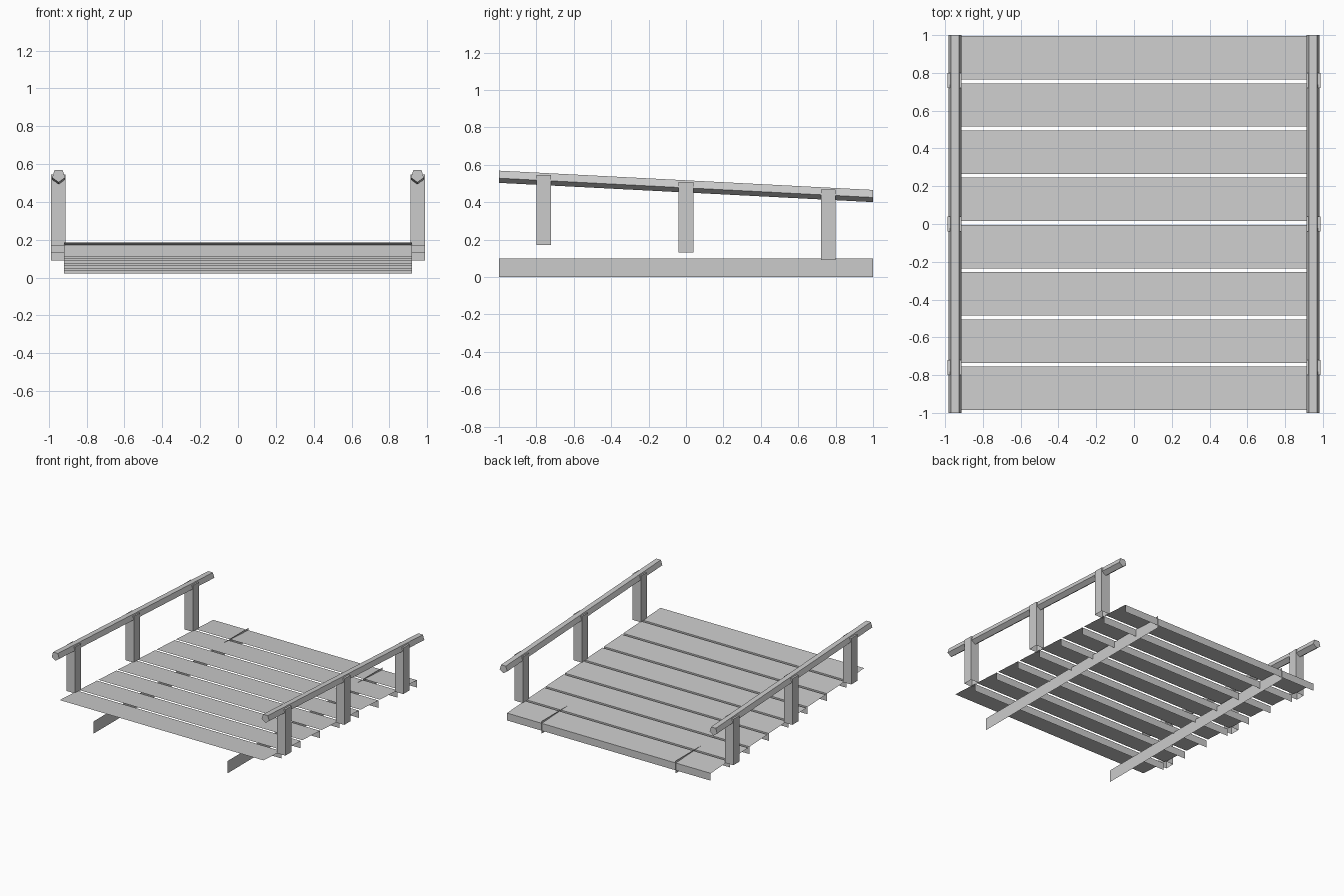
import bpy, bmesh, math
from mathutils import Matrix, Vector

SLOPE = -0.0515           # deck and rails fall towards the back

cube = bpy.data.objects.get("Cube")
if cube:
    bpy.data.objects.remove(cube, do_unlink=True)

grey = bpy.data.materials.new("weathered_grey")
grey.use_nodes = True
colour = (0.6, 0.6, 0.6, 1)
grey.diffuse_color = colour
grey.node_tree.nodes["Principled BSDF"].inputs["Base Color"].default_value = colour


def finish(name, bm):
    mesh = bpy.data.meshes.new(name)
    bm.to_mesh(mesh)
    bm.free()
    mesh.materials.append(grey)
    obj = bpy.data.objects.new(name, mesh)
    bpy.context.collection.objects.link(obj)
    return obj


def strip(name, start, end, *points):
    """Sweep an open profile of points along the start-to-end offset."""
    bm = bmesh.new()
    rows = [[bm.verts.new(Vector(p) + Vector(off)) for p in points] for off in (start, end)]
    for i in range(len(points) - 1):
        bm.faces.new((rows[0][i], rows[1][i], rows[1][i + 1], rows[0][i + 1]))
    return finish(name, bm)


# Deck boards: sloping top with a lip hanging from the back edge
for i in range(8):
    y0 = -0.985 + 0.25 * i
    y1 = y0 + 0.23
    z0, z1 = (0.134 + SLOPE * y for y in (y0, y1))
    strip(f"deck_board_{i + 1}", (-0.92, 0, 0), (0.92, 0, 0),
          (0, y0, z0), (0, y1, z1), (0, y1, z1 - 0.06))


def post(name, x, y):
    """Upright box, open underneath."""
    bm = bmesh.new()
    place = Matrix.Translation((x, y, 0.319 + SLOPE * y)) @ Matrix.Diagonal((0.075, 0.079, 0.376, 1))
    bmesh.ops.create_cube(bm, size=1, matrix=place)
    bm.normal_update()
    bottom = [f for f in bm.faces if f.normal.z < -0.9]
    bmesh.ops.delete(bm, geom=bottom, context="FACES_ONLY")
    finish(name, bm)


def rail(name, x):
    """Five-sided handrail, flat side up."""
    bm = bmesh.new()
    bmesh.ops.create_cone(bm, cap_ends=True, segments=5, radius1=0.036, radius2=0.036, depth=2)
    top = max(bm.verts, key=lambda v: (round(v.co.y, 4), v.co.x))
    turn = math.radians(54) - math.atan2(top.co.y, top.co.x)
    bm.transform(Matrix.Rotation(math.radians(90), 4, "X") @ Matrix.Rotation(turn, 4, "Z"))
    for v in bm.verts:
        v.co.z += 0.488 + SLOPE * v.co.y
        v.co.x += x
    finish(name, bm)


# Both sides: support beam, posts and handrail
for side, s in (("left", 1), ("right", -1)):
    x = 0.605 * s
    strip(f"{side}_support_beam", (x, -1, 0), (x, 1, 0), (0, 0, 0), (0, 0, 0.1))
    rail(f"{side}_handrail", 0.948 * s)
    for label, y in (("front", -0.76), ("middle", 0), ("back", 0.76)):
        post(f"{side}_{label}_post", 0.95 * s, y)
